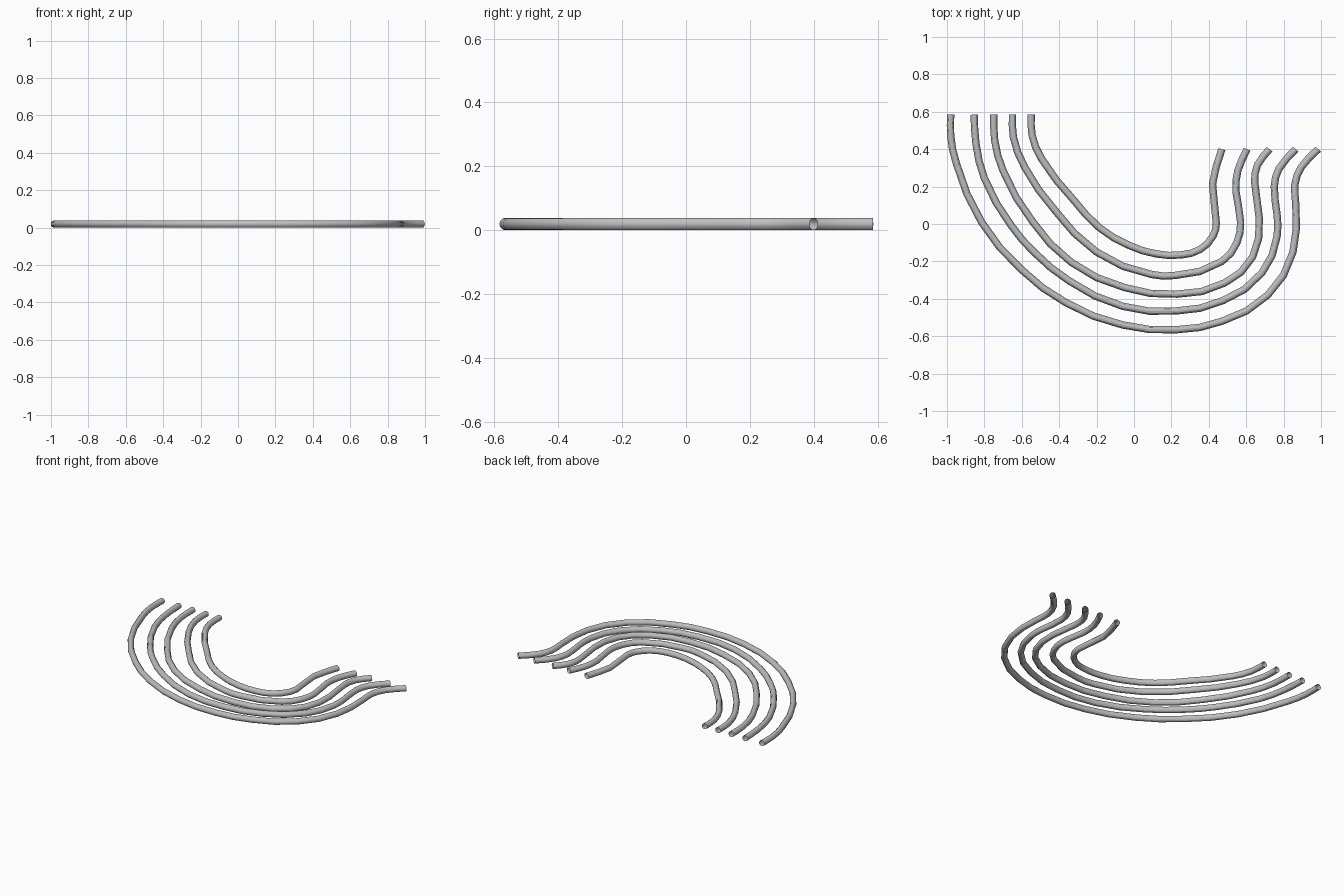
import bpy

RADIUS = 0.0195

default = bpy.data.objects.get("Cube")
if default:
    bpy.data.objects.remove(default, do_unlink=True)

# One plain metal colour for every pipe
metal = bpy.data.materials.new("light grey metal")
metal.use_nodes = True
metal.diffuse_color = (0.52, 0.52, 0.52, 1)
for node in metal.node_tree.nodes:
    if node.type == 'BSDF_PRINCIPLED':
        node.inputs["Base Color"].default_value = metal.diffuse_color


def make_pipe(name, path):
    """Sweep an open round tube along a smooth path lying flat on the ground."""
    curve = bpy.data.curves.new(name, 'CURVE')
    curve.dimensions = '3D'
    curve.resolution_u = 2
    curve.bevel_depth = RADIUS
    curve.bevel_resolution = 4
    curve.use_fill_caps = False
    spline = curve.splines.new('BEZIER')
    spline.bezier_points.add(len(path) - 1)
    for point, (x, y) in zip(spline.bezier_points, path):
        point.co = (x, y, RADIUS)
        point.handle_left_type = point.handle_right_type = 'AUTO'
    curve.materials.append(metal)
    pipe = bpy.data.objects.new(name, curve)
    bpy.context.collection.objects.link(pipe)

    # Turn the swept curve into a smooth mesh
    bpy.ops.object.select_all(action='DESELECT')
    pipe.select_set(True)
    bpy.context.view_layer.objects.active = pipe
    bpy.ops.object.convert(target='MESH')
    bpy.ops.object.shade_smooth_by_angle()


# Nested pipes, each running from the back left, round the front, to the flared right end
make_pipe("outer_pipe", [
    (-.98, .585), (-.98, .47), (-.95, .325), (-.815, .01), (-.6, -.245),
    (-.365, -.42), (-.06, -.54), (.23, -.565), (.47, -.52), (.715, -.38),
    (.85, -.15), (.865, .105), (.86, .21), (.895, .305), (.985, .4)])

make_pipe("second_pipe", [
    (-.855, .585), (-.845, .43), (-.8, .245), (-.655, -.01), (-.535, -.15),
    (-.345, -.305), (-.06, -.44), (.225, -.465), (.475, -.41), (.685, -.26),
    (.765, -.065), (.765, .05), (.75, .2), (.775, .295), (.865, .4)])

make_pipe("middle_pipe", [
    (-.75, .585), (-.745, .45), (-.7, .285), (-.54, .01), (-.335, -.205),
    (-.05, -.34), (.23, -.375), (.485, -.315), (.635, -.175), (.67, .03),
    (.645, .225), (.66, .315), (.725, .4)])

make_pipe("fourth_pipe", [
    (-.65, .585), (-.645, .465), (-.585, .305), (-.42, .07), (-.2, -.15),
    (.095, -.27), (.22, -.275), (.47, -.2), (.55, -.1), (.57, .01),
    (.545, .175), (.555, .285), (.605, .4)])

make_pipe("inner_pipe", [
    (-.55, .585), (-.545, .475), (-.495, .35), (-.32, .125), (-.185, -.02),
    (-.025, -.115), (.12, -.16), (.255, -.165), (.355, -.135), (.425, -.06),
    (.44, .005), (.42, .215), (.47, .4)])
